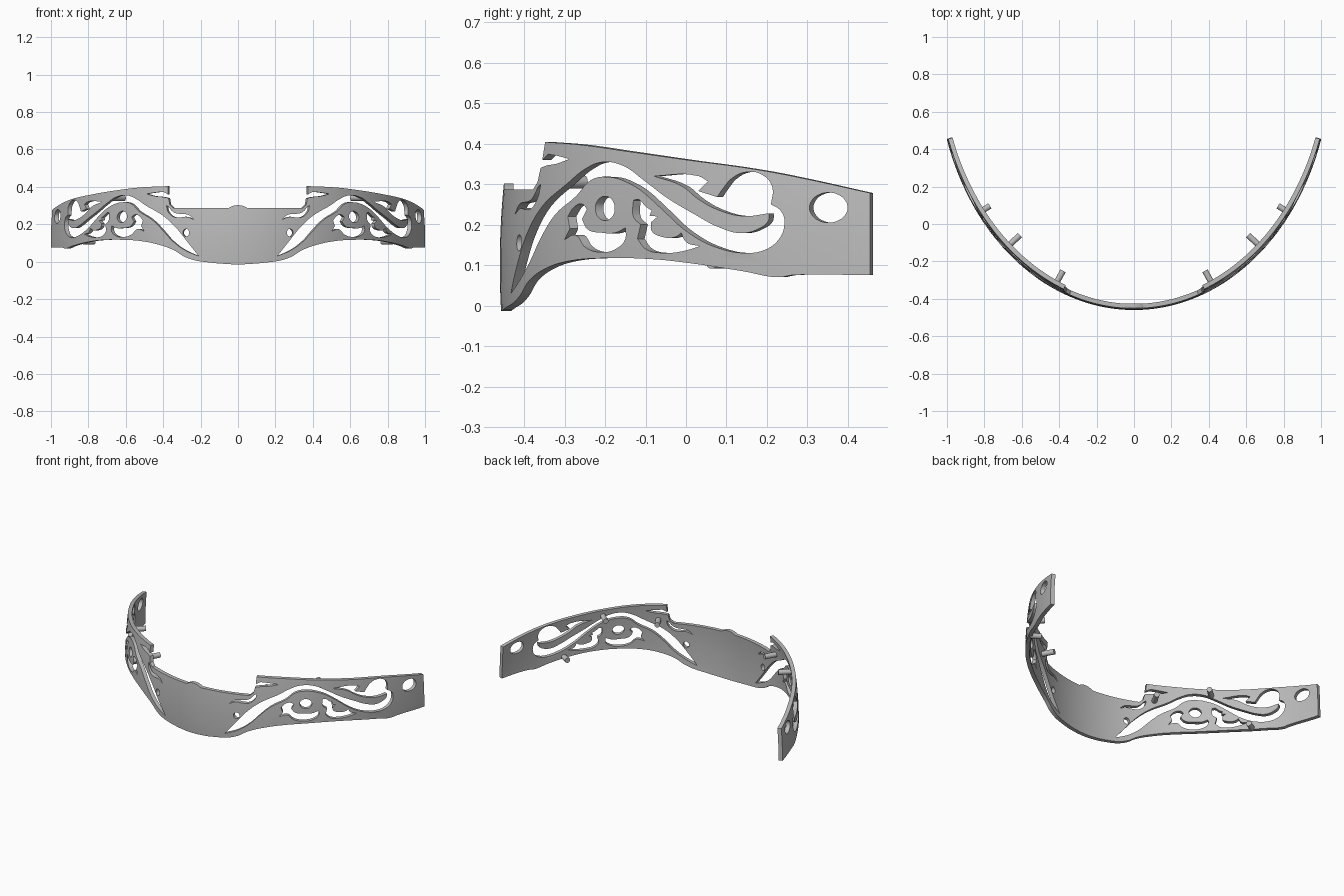
import bpy
import bmesh
from math import sin, cos, asin, acos, pi
from mathutils import Vector

# Plan shape of the band: half an ellipse
HALF_WIDTH, HALF_DEPTH, CENTRE_Y = 1.05, 1.31, 0.85
THICKNESS = 0.024
STRETCH = 1.15          # unrolled length per radian

cube = bpy.data.objects.get("Cube")
if cube:
    bpy.data.objects.remove(cube, do_unlink=True)

metal = bpy.data.materials.new("plain_grey")
metal.use_nodes = True
grey = (0.5, 0.5, 0.5, 1)
metal.diffuse_color = grey
metal.node_tree.nodes["Principled BSDF"].inputs["Base Color"].default_value = grey


def lean(z):
    """Inward lean of the band, growing towards the top edge."""
    return 0.25 * (z - 0.1) ** 2


def bend(u, z, depth):
    """Unrolled position to a point on the curved band."""
    t, inset = u / STRETCH, depth + lean(z)
    return Vector(((HALF_WIDTH - inset) * sin(t),
                   CENTRE_Y - (HALF_DEPTH - inset) * cos(t), z))


def from_x(points):
    """Unroll points given by sideways position and height."""
    return [(STRETCH * asin(x / (HALF_WIDTH - lean(z))), z) for x, z in points]


def from_y(points):
    """Unroll points given by depth position and height."""
    return [(STRETCH * acos((CENTRE_Y - y) / (HALF_DEPTH - lean(z))), z)
            for y, z in points]


def oval(centre, radii):
    return [(centre[0] + radii[0] * cos(k * pi / 6),
             centre[1] + radii[1] * sin(k * pi / 6)) for k in range(12)]


def mirrored(points):
    return [(-u, z) for u, z in reversed(points)]


def add_outline(curve, points, sharp_angle):
    """Closed spline, smooth except where it turns sharply."""
    spline = curve.splines.new('BEZIER')
    spline.bezier_points.add(len(points) - 1)
    spline.use_cyclic_u = True
    spline.resolution_u = 5
    for i, p in enumerate(points):
        here = Vector(p)
        before = here - Vector(points[i - 1])
        after = Vector(points[(i + 1) % len(points)]) - here
        kind = 'VECTOR' if before.angle(after) > sharp_angle else 'AUTO'
        knot = spline.bezier_points[i]
        knot.co = (p[0], p[1], 0)
        knot.handle_left_type = knot.handle_right_type = kind


def finish(name, bm):
    mesh = bpy.data.meshes.new(name)
    bm.to_mesh(mesh)
    bm.free()
    mesh.materials.append(metal)
    obj = bpy.data.objects.new(name, mesh)
    bpy.context.collection.objects.link(obj)
    bpy.ops.object.select_all(action='DESELECT')
    obj.select_set(True)
    bpy.context.view_layer.objects.active = obj
    bpy.ops.object.shade_smooth_by_angle(angle=pi / 6)
    return obj


# Outer edge of one half: brow, step with leaf notch, top, end, bottom
edge = from_x([(0, .302), (.03, .297), (.05, .287), (.345, .287), (.365, .305),
               (.372, .34), (.4, .346), (.44, .35), (.49, .362), (.44, .37),
               (.4, .374), (.375, .36), (.375, .404)])
edge += from_y([(-.26, .397), (-.14, .38), (0, .36), (.18, .335), (.3, .312),
                (.455, .278), (.455, .075), (.26, .075), (.23, .07),
                (.14, .085), (0, .106), (-.09, .115), (-.21, .117),
                (-.29, .11), (-.344, .093), (-.389, .06), (-.41, .025)])
edge += from_x([(.19, 0)])

# Long scroll slot: rising edge, crest, tail, leaf, bulb and the way back
scroll = from_x([(.21, .03), (.27, .105), (.33, .18), (.4, .245)])
scroll += from_y([(-.295, .3), (-.25, .337), (-.21, .354), (-.155, .345),
                  (-.105, .31), (-.05, .268), (.02, .226), (.08, .194),
                  (.136, .179), (.18, .19), (.203, .209), (.205, .228),
                  (.143, .221), (.08, .236), (.03, .263), (-.01, .295),
                  (-.08, .32), (.03, .32), (.054, .307), (.03, .283),
                  (.077, .268), (.092, .29), (.114, .315), (.15, .33),
                  (.19, .322), (.213, .293), (.21, .25), (.235, .233),
                  (.243, .2), (.228, .162), (.193, .137), (.143, .13),
                  (.08, .142), (.01, .177), (-.067, .245), (-.11, .283),
                  (-.141, .302), (-.186, .317), (-.235, .31), (-.272, .27)])
scroll += from_x([(.46, .225), (.4, .165), (.35, .11), (.28, .06)])

# Curl beneath the crest
curl = from_y([(-.255, .25), (-.245, .238), (-.257, .214), (-.245, .19),
               (-.208, .18), (-.175, .18), (-.15, .192), (-.15, .165),
               (-.17, .142), (-.208, .132), (-.25, .145), (-.272, .174),
               (-.3, .163), (-.287, .19), (-.292, .22), (-.275, .245)])

# Upright stem that ends in a leaf
stem = from_y([(-.13, .26), (-.117, .262), (-.1, .245), (-.085, .235),
               (-.09, .222), (-.07, .22), (-.087, .205), (-.085, .185),
               (-.06, .17), (-.025, .17), (-.012, .18), (0, .157),
               (.035, .147), (-.005, .135), (-.055, .13), (-.1, .14),
               (-.12, .165), (-.112, .2), (-.13, .22)])

# Tendril below the step
tendril = from_x([(.235, .225), (.265, .25), (.3, .255), (.335, .26),
                  (.355, .273), (.37, .292), (.382, .3), (.378, .275),
                  (.365, .255), (.345, .24), (.31, .237), (.275, .24)])

# Round openings
eye = from_y(oval((-.2, .24), (.024, .03)))
strap_hole = from_y(oval((.352, .242), (.047, .037)))
rivet_hole = from_x(oval((.278, .155), (.017, .02)))

# Unrolled band as a filled flat curve with openings
flat = bpy.data.curves.new("flat_band", 'CURVE')
flat.dimensions = '2D'
flat.fill_mode = 'BOTH'
flat.extrude = THICKNESS / 2
add_outline(flat, edge + mirrored(edge[1:]), 0.35)
for opening in (scroll, curl, stem, tendril, eye, strap_hole, rivet_hole):
    add_outline(flat, opening, 1.0)
    add_outline(flat, mirrored(opening), 1.0)
helper = bpy.data.objects.new("flat_band", flat)
bpy.context.collection.objects.link(helper)
graph = bpy.context.evaluated_depsgraph_get()
flat_mesh = bpy.data.meshes.new_from_object(helper.evaluated_get(graph))
bpy.data.objects.remove(helper, do_unlink=True)

# Slice the flat band into strips, then roll it to the curve
band = bmesh.new()
band.from_mesh(flat_mesh)
bpy.data.meshes.remove(flat_mesh)
bmesh.ops.remove_doubles(band, verts=band.verts, dist=0.0002)
cuts = [((k * 0.04, 0, 0), (1, 0, 0)) for k in range(-36, 37)]
cuts += [((0, h / 10, 0), (0, 1, 0)) for h in (1, 2, 3)]
for place, normal in cuts:
    parts = band.verts[:] + band.edges[:] + band.faces[:]
    bmesh.ops.bisect_plane(band, geom=parts, dist=0.00001,
                           plane_co=place, plane_no=normal)
for v in band.verts:
    v.co = bend(v.co.x, v.co.y, THICKNESS / 2 - v.co.z)
bmesh.ops.recalc_face_normals(band, faces=band.faces)
finish("curved_band", band)

# Mounting pegs on the inner face
for name, x, z, length in (("front_peg", .43, .305, .085),
                           ("upper_peg", .69, .34, .085),
                           ("rear_peg", .835, .107, .065)):
    for side, sign in (("left", 1), ("right", -1)):
        t = sign * asin(x / HALF_WIDTH)
        inward = Vector((-sin(t) / HALF_WIDTH, cos(t) / HALF_DEPTH, 0)).normalized()
        start = bend(t * STRETCH, z, THICKNESS / 2)
        peg = bmesh.new()
        bmesh.ops.create_cone(peg, cap_ends=True, segments=20, radius1=.016,
                              radius2=.016, depth=length)
        turn = inward.to_track_quat('Z', 'Y')
        for v in peg.verts:
            v.co = turn @ v.co + start + inward * length / 2
        finish(side + "_" + name, peg)
